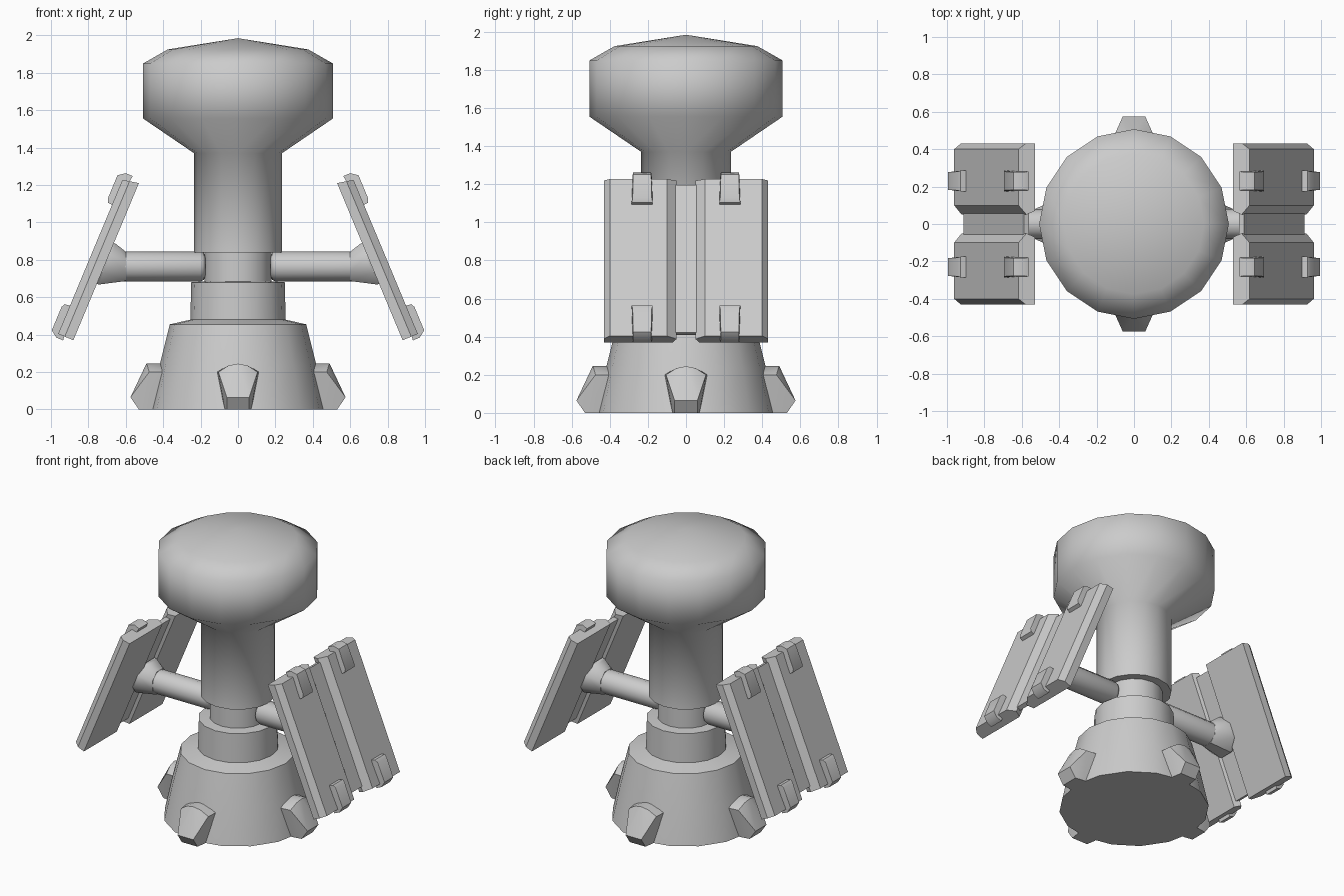
import bpy, bmesh, math
from mathutils import Vector

if "Cube" in bpy.data.objects:
    bpy.data.objects.remove(bpy.data.objects["Cube"])

grey = bpy.data.materials.new("plain_grey")
grey.diffuse_color = (0.6, 0.6, 0.6, 1)
grey.use_nodes = True
grey.node_tree.nodes["Principled BSDF"].inputs["Base Color"].default_value = grey.diffuse_color


def finish(name, bm, angle=50):
    bmesh.ops.recalc_face_normals(bm, faces=bm.faces)
    me = bpy.data.meshes.new(name)
    bm.to_mesh(me)
    bm.free()
    me.materials.append(grey)
    ob = bpy.data.objects.new(name, me)
    bpy.context.collection.objects.link(ob)
    bpy.context.view_layer.objects.active = ob
    ob.select_set(True)
    bpy.ops.object.shade_smooth_by_angle(angle=math.radians(angle))
    ob.select_set(False)
    return ob


def lathe(name, profile, sides, to_world=lambda x, y, h: (x, y, h), angle=50):
    """Closed solid from (radius, height) rings; radius 0 makes a tip."""
    bm = bmesh.new()
    rings = []
    for r, h in profile:
        n = sides if r > 0 else 1
        rings.append([bm.verts.new(to_world(r * math.cos(2 * math.pi * i / sides),
                                            r * math.sin(2 * math.pi * i / sides), h))
                      for i in range(n)])
    for a, b in zip(rings, rings[1:]):
        for i in range(sides):
            j = (i + 1) % sides
            if len(b) == 1:
                bm.faces.new((a[i], a[j], b[0]))
            else:
                bm.faces.new((a[i], a[j], b[j], b[i]))
    for ring in (rings[0], rings[-1]):
        if len(ring) > 1:
            bm.faces.new(ring)
    return finish(name, bm, angle)


def hull(name, points, angle=40):
    bm = bmesh.new()
    for p in points:
        bm.verts.new(p)
    res = bmesh.ops.convex_hull(bm, input=bm.verts)
    loose = [v for v in bm.verts if not v.link_faces]
    bmesh.ops.delete(bm, geom=loose, context='VERTS')
    bmesh.ops.dissolve_limit(bm, angle_limit=0.02, verts=bm.verts, edges=bm.edges)
    return finish(name, bm, angle)


# Central body: flared base, collar, neck, column and domed head
lathe("body", [(0.47, 0), (0.42, 0.235), (0.365, 0.455), (0.255, 0.48), (0.25, 0.68),
               (0.18, 0.685), (0.18, 0.84), (0.235, 0.84), (0.235, 1.37),
               (0.507, 1.555), (0.507, 1.85), (0.375, 1.925), (0, 1.985)], 16, angle=60)

# Four feet around the base: (radial, half width, height)
foot = [(0.36, 0.115, 0.20), (0.36, 0.07, 0.0), (0.36, 0, 0.245),
        (0.475, 0.105, 0.20), (0.49, 0.0, 0.245), (0.485, 0.05, 0.235),
        (0.575, 0.06, 0.065), (0.53, 0.06, 0.0), (0.47, 0.07, 0.0)]
for k in range(4):
    c, s = [(1, 0), (0, 1), (-1, 0), (0, -1)][k]
    hull("foot", [(r * c - w * m * s, r * s + w * m * c, z)
                  for r, w, z in foot for m in (1, -1)])

# Side assemblies, mirrored in x
MID, UP, OUT = Vector((0.705, 0, 0.79)), Vector((-0.385, 0, 0.923)), Vector((0.923, 0, 0.385))
for side in (1, -1):
    def place(u, y, n):
        p = MID + UP * u + OUT * n
        return (p.x * side, y, p.z)

    # Arm with rounded ends
    lathe("arm", [(0.055, 0.175), (0.073, 0.183), (0.08, 0.2), (0.08, 0.62)], 12,
          lambda a, b, h: (h * side, a, 0.765 + b))

    # Flared joint between arm and panels
    ring = [(math.cos(math.pi * i / 4 + math.pi / 8),
             math.sin(math.pi * i / 4 + math.pi / 8)) for i in range(8)]
    hull("joint", [(0.6 * side, 0.085 * a, 0.765 + 0.085 * b) for a, b in ring]
         + [place(-0.01 + 0.128 * b, 0.125 * a, n) for a, b in ring for n in (-0.01, 0.01)])

    # Thin strip linking the two panels
    hull("link_strip", [place(u, y, n) for u in (-0.42, 0.42)
                        for y in (-0.09, 0.09) for n in (0.02, 0.05)])

    for m in (1, -1):
        # Panel with chamfered long edges on the outer face
        section = [(0.07, 0.0), (0.43, 0.0), (0.43, 0.05), (0.40, 0.088),
                   (0.10, 0.088), (0.05, 0.045)]
        hull("panel", [place(u * (0.455 - (0.2 * n if u > 0 else 0)), y * m, n)
                       for u in (1, -1) for y, n in section], 35)

        # Clips wrapping the panel ends
        clip = [(0.29, 0.055, 0.07), (0.295, 0.055, 0.112), (0.315, 0.05, 0.122),
                (0.45, 0.047, 0.122), (0.477, 0.047, 0.085), (0.477, 0.05, 0.045)]
        for e in (1, -1):
            hull("clip", [place(u * e, 0.23 * m + w * q, n + (0.005 if e < 0 else 0))
                          for u, w, n in clip for q in (1, -1)])
